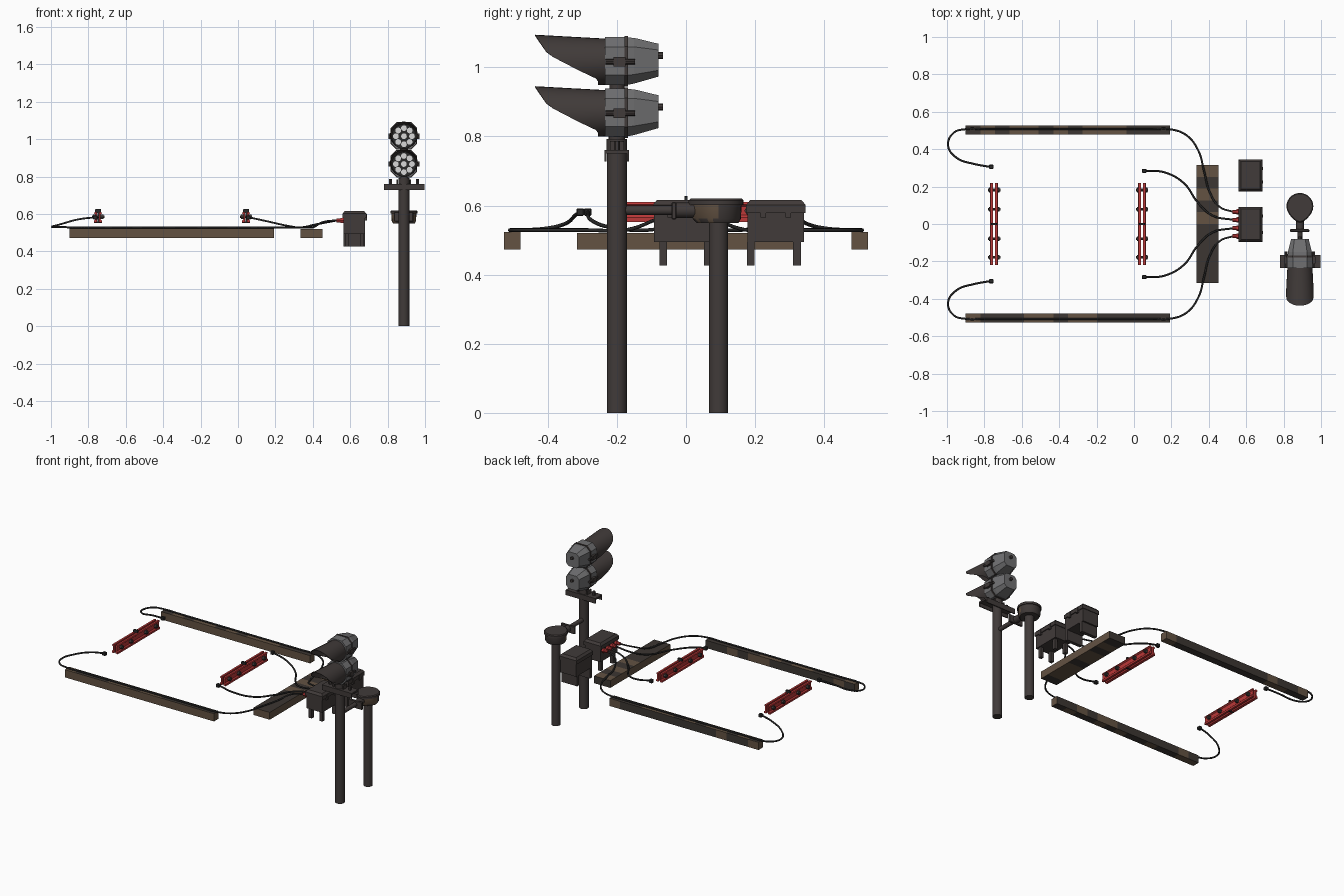
import bpy, bmesh, math, random
from mathutils import Vector, Matrix

if "Cube" in bpy.data.objects:
    bpy.data.objects.remove(bpy.data.objects["Cube"])
random.seed(4)


def mat(name, r, g, b):
    m = bpy.data.materials.new(name)
    m.diffuse_color = (r, g, b, 1)
    m.use_nodes = True
    m.node_tree.nodes["Principled BSDF"].inputs["Base Color"].default_value = m.diffuse_color
    return m


DARK = mat("dark_metal", .052, .043, .041)
GREY = mat("housing_grey", .16, .16, .165)
RED = mat("red", .50, .04, .04)
BROWN = mat("wood_brown", .125, .085, .055)
SOOT = mat("dark_wood", .045, .037, .032)
BLACK = mat("cable_black", .022, .022, .022)
LIGHT = mat("lens_light", .68, .68, .68)


def finish(name, bm, m, smooth=False, m2=None, rule=None):
    bmesh.ops.recalc_face_normals(bm, faces=bm.faces)
    if rule:
        for f in bm.faces:
            f.material_index = 1 if rule(f) else 0
    me = bpy.data.meshes.new(name)
    bm.to_mesh(me)
    bm.free()
    me.materials.append(m)
    if m2:
        me.materials.append(m2)
    ob = bpy.data.objects.new(name, me)
    bpy.context.collection.objects.link(ob)
    if smooth:
        bpy.context.view_layer.objects.active = ob
        ob.select_set(True)
        bpy.ops.object.shade_smooth_by_angle(angle=math.radians(35))
        ob.select_set(False)
    return ob


def loft(name, rings, m, smooth=False, caps=True, **kw):
    bm = bmesh.new()
    vs = [[bm.verts.new(p) for p in r] for r in rings]
    n = len(rings[0])
    for a, b in zip(vs, vs[1:]):
        for i in range(n):
            bm.faces.new((a[i], a[(i + 1) % n], b[(i + 1) % n], b[i]))
    if caps:
        bm.faces.new(vs[0])
        bm.faces.new(vs[-1])
    return finish(name, bm, m, smooth, **kw)


def box(name, x0, x1, y0, y1, z0, z1, m, bevel=0, cuts=0, **kw):
    bm = bmesh.new()
    bmesh.ops.create_cube(bm, size=1)
    for v in bm.verts:
        v.co = Vector(((x0 + x1) / 2 + v.co.x * (x1 - x0), (y0 + y1) / 2 + v.co.y * (y1 - y0),
                       (z0 + z1) / 2 + v.co.z * (z1 - z0)))
    if bevel:
        bmesh.ops.bevel(bm, geom=bm.edges[:], offset=bevel, segments=1, affect='EDGES')
    axis = 0 if x1 - x0 > y1 - y0 else 1
    lo, hi = ((x0, x1), (y0, y1))[axis]
    for i in range(1, cuts):
        no = Vector((0, 0, 0))
        no[axis] = 1
        bmesh.ops.bisect_plane(bm, geom=bm.verts[:] + bm.edges[:] + bm.faces[:],
                               plane_co=no * (lo + (hi - lo) * i / cuts), plane_no=no)
    return finish(name, bm, m, **kw)


def rod(name, c, r, length, axis, m, sides=16, r2=None):
    # cylinder or cone centred on c along an axis
    bm = bmesh.new()
    rot = {'X': Matrix.Rotation(math.pi / 2, 4, 'Y'), 'Y': Matrix.Rotation(math.pi / 2, 4, 'X'),
           'Z': Matrix()}[axis]
    bmesh.ops.create_cone(bm, cap_ends=True, segments=sides, radius1=r, radius2=r if r2 is None else r2,
                          depth=length, matrix=Matrix.Translation(c) @ rot)
    return finish(name, bm, m, sides > 8)


def cable(name, pts):
    cu = bpy.data.curves.new(name, 'CURVE')
    cu.dimensions = '3D'
    cu.bevel_depth = .0055
    cu.bevel_resolution = 1
    cu.resolution_u = 6
    cu.use_fill_caps = True
    sp = cu.splines.new('BEZIER')
    sp.bezier_points.add(len(pts) - 1)
    for b, p in zip(sp.bezier_points, pts):
        b.co = p
        b.handle_left_type = b.handle_right_type = 'AUTO'
    cu.materials.append(BLACK)
    bpy.context.collection.objects.link(bpy.data.objects.new(name, cu))


# timber beams: brown fronts and ends, sooty tops and backs with bare patches
def timber(f):
    if f.normal.y < -.5 or (abs(f.normal.x) > .5 and f.calc_area() < .004):
        return True
    return random.random() < .3


for s, side in ((1, "back"), (-1, "front")):
    box(side + "_long_beam", -.9, .193, s * .503 - .024, s * .503 + .024, .472, .523, SOOT,
        cuts=14, m2=BROWN, rule=timber)
box("cross_beam", .334, .453, -.315, .315, .472, .52, SOOT, cuts=10, m2=BROWN, rule=timber)

# cables with end terminals and red glands
for s, side in ((1, "back"), (-1, "front")):
    cable(side + "_outer_cable", [(x, s * y, z) for x, y, z in (
        (-.765, .305, .582), (-.85, .32, .572), (-.95, .355, .545), (-.994, .42, .532),
        (-.965, .487, .53), (-.9, .507, .529), (-.8, .507, .529), (.1, .507, .529), (.19, .507, .529),
        (.28, .475, .529), (.345, .39, .529), (.373, .29, .529), (.405, .17, .53),
        (.46, .09, .558), (.53, .065, .566))])
    cable(side + "_inner_cable", [(x, s * y, z) for x, y, z in (
        (.056, .284, .583), (.16, .277, .56), (.265, .22, .537), (.345, .11, .529),
        (.42, .045, .545), (.53, .022, .566))])
    for x, y in ((-.763, .306), (.055, .284)):
        box(side + "_cable_terminal", x - .012, x + .012, s * y - .011, s * y + .011, .57, .592, BLACK, .003)
    for y in (.022, .065):
        rod(side + "_cable_gland", (.545, s * y, .566), .011, .036, 'X', RED, 8)
        rod(side + "_gland_nut", (.556, s * y, .566), .015, .014, 'X', RED, 6)

# red insulated joint bars, bolts and end posts
plate = [(.005, .555), (.021, .553), (.021, .565), (.014, .572), (.014, .597), (.021, .603), (.018, .61), (.005, .61)]
half = [(.018, .551), (.018, .556), (.004, .561), (.004, .606), (.016, .610), (.016, .624), (.013, .627)]
for cx, nm in ((-.748, "far"), (.043, "near")):
    for s in (1, -1):
        loft(nm + "_joint_bar", [[(cx + s * x, y, z) for x, z in plate] for y in (-.22, .22)], RED)
    post = half + [(-x, z) for x, z in reversed(half)]
    loft(nm + "_end_post", [[(cx + x, y, z) for x, z in post] for y in (-.005, .005)], BLACK)
    for y in (-.178, -.079, .079, .182):
        rod(nm + "_bolt", (cx, y, .585), .007, .066, 'X', DARK, 8)
        for s in (1, -1):
            rod(nm + "_bolt_nut", (cx + s * .021, y, .585), .013, .014, 'X', DARK, 6)


# equipment boxes with chamfered lids
def cabinet(name, y0, y1):
    box(name + "_body", .565, .68, y0 + .004, y1 - .004, .494, .59, DARK)
    rings = []
    for z, i in ((.578, 0), (.602, 0), (.616, .012)):
        rings.append([(.559 + i, y0 + i, z), (.686 - i, y0 + i, z), (.686 - i, y1 - i, z), (.559 + i, y1 - i, z)])
    loft(name + "_lid", rings, DARK)
    for y in (y0 + .05, y1 - .05):
        box(name + "_latch", .68, .69, y - .008, y + .008, .565, .6, DARK)


cabinet("junction_box", -.096, .092)
cabinet("relay_box", .174, .346)
for y in (-.066, .063):
    for x in (.583, .662):
        box("junction_box_leg", x - .011, x + .011, y - .011, y + .011, .427, .495, DARK)
for y in (.187, .321):
    box("relay_box_foot", .565, .68, y - .011, y + .011, .427, .495, DARK)

# signal mast with bracket and neck
PX, PY = .887, -.2
rod("signal_post", (PX, PY, .38), .029, .76, 'Z', DARK, 24)
box("bracket_plate", PX - .107, .997, -.236, -.165, .75, .761, DARK)
for y in (-.236, -.171):
    box("bracket_flange", PX - .107, .997, y, y + .006, .727, .755, DARK)
for s in (1, -1):
    rod("bracket_bolt", (PX + s * .072, PY, .772), .009, .03, 'Z', DARK, 6)
    box("bracket_gusset", PX + s * .035 - .004, PX + s * .035 + .004, -.22, -.18, .755, .785, DARK)
rod("neck_collar", (PX, PY, .775), .03, .034, 'Z', DARK, 16)
rod("neck", (PX, PY, .80), .024, .04, 'Z', DARK, 16)


# cross-section of a lamp housing: a chamfered rectangle
def section(cz, y, w, z0, z1, c):
    return [(PX + x, y, cz + z) for x, z in (
        (-w + c, z0), (w - c, z0), (w, z0 + c), (w, z1 - c), (w - c, z1), (-w + c, z1), (-w, z1 - c), (-w, z0 + c))]


def lamp(name, cz):
    loft(name + "_front_frame", [section(cz, y, .068, -.068, .072, .03) for y in (-.235, -.17)], GREY)
    loft(name + "_seam", [section(cz, y, .071, -.071, .075, .031) for y in (-.178, -.168)], DARK)
    loft(name + "_housing", [section(cz, -.17, .066, -.067, .07, .028), section(cz, -.15, .064, -.063, .069, .026),
                             section(cz, -.08, .047, -.043, .052, .018)], GREY)
    rod(name + "_rear_knob", (PX, -.075, cz + .018), .01, .018, 'Y', DARK, 8)
    for s in (1, -1):
        rod(name + "_hinge", (PX + s * .074, -.19, cz), .008, .085, 'Y', DARK, 8)
        box(name + "_side_lug", PX + s * .073 - .01, PX + s * .073 + .01, -.21, -.175, cz - .014, cz + .014, DARK)
    # lens with a centre lamp and a ring of eight
    rod(name + "_lens_back", (PX, -.238, cz), .066, .008, 'Y', BLACK, 24)
    for i in range(9):
        a = i * math.pi / 4
        r = .043 if i < 8 else 0
        rod(name + "_lens_cell", (PX + r * math.cos(a), -.244, cz + r * math.sin(a)), .0155, .008, 'Y', LIGHT, 12)
    # flared hood, cut back towards the bottom
    n, outer, inner, base_o, base_i = 32, [], [], [], []
    for i in range(n):
        a = 2 * math.pi * i / n
        u, x = math.cos(a), math.sin(a)
        if u > .3:
            d = .165 + (u - .3) / .7 * .037
        else:
            d = .02 + max(0, (u + .75) / 1.05) * .145
        r = .067 + d * .055
        for ring, y, q in ((base_o, -.235, .067), (outer, -.235 - d, r), (inner, -.235 - d, r - .003), (base_i, -.235, .064)):
            ring.append((PX + x * q, y, cz + u * q))
    loft(name + "_hood", [base_o, outer, inner, base_i], DARK, True, caps=False)


lamp("lower_lamp", .867)
lamp("upper_lamp", 1.016)
rod("lamp_link", (PX, PY, .942), .022, .03, 'Z', DARK, 12)

# short post with an egg-shaped head
HY = .094
rod("short_post", (PX, HY, .28), .028, .56, 'Z', DARK, 24)


def egg(r, z, tail):
    pts = []
    for i in range(28):
        a = 2 * math.pi * i / 28
        y = math.sin(a) * r
        x = math.cos(a) * r
        if y < 0:
            x *= 1 - .35 * (y / r) ** 2
            y *= tail
        pts.append((PX + x, HY + y, z))
    return pts


loft("post_head", [egg(.058, .55, 1.1), egg(.065, .562, 1.15), egg(.067, .603, 1.15)], DARK, True,
     m2=BROWN, rule=lambda f: abs(f.normal.z) < .9 and f.calc_center_median().y < .1 and random.random() < .5)
loft("post_head_cap", [egg(.072, .602, 1.2), egg(.072, .615, 1.2), egg(.067, .62, 1.2)], DARK, True)

# arm joining the two posts
rod("link_arm", (PX, -.09, .586), .014, .2, 'Y', DARK, 12)
rod("link_socket", (PX, 0, .586), .022, .07, 'Y', DARK, 12)
box("link_flange", PX - .052, PX + .05, -.042, -.028, .56, .61, DARK, .003)
